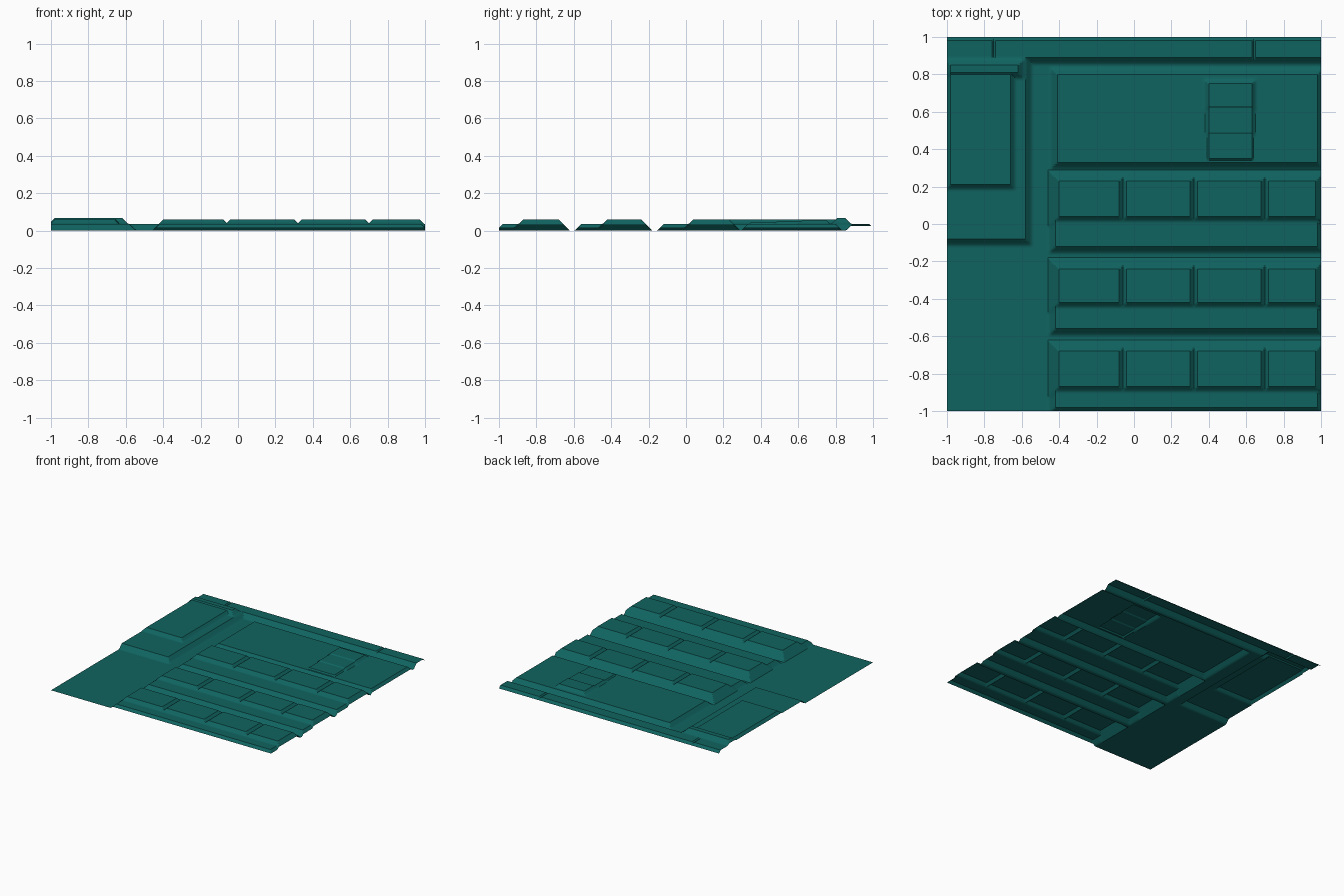
import bpy, bmesh

if "Cube" in bpy.data.objects:
    bpy.data.objects.remove(bpy.data.objects["Cube"])

# Raised plateaus: (top x0, x1, y0, y1, height); every side falls away at 45 degrees
plateaus = []

def raise_panel(x0, x1, y0, y1, z):
    plateaus.append((x0, x1, y0, y1, z))

# Stepped side panels on the left
raise_panel(-2, -0.58, -0.08, 0.88, 0.035)
raise_panel(-0.98, -0.66, 0.21, 0.85, 0.06)
raise_panel(-0.98, -0.62, 0.81, 0.85, 0.068)

# Back strip in three lengths with shallow seams
for x0, x1 in ((-2, -0.76), (-0.74, 0.63), (0.65, 2)):
    raise_panel(x0, x1, 0.89, 0.98, 0.035)

# Large upper panel with a small flight of steps
raise_panel(-0.41, 0.98, 0.33, 0.80, 0.035)
for y0, y1, z in ((0.35, 0.48, 0.046), (0.49, 0.62, 0.052), (0.63, 0.75, 0.058)):
    raise_panel(0.40, 0.63, y0, y1, z)

# Tile rows: low ledge in front, higher pad behind
columns = ((-0.40, -0.08), (-0.04, 0.30), (0.34, 0.68), (0.72, 0.97))
rows = ((-0.98, -0.87, -0.68), (-0.56, -0.42, -0.24), (-0.12, 0.04, 0.23))
for ledge, front, back in rows:
    for x0, x1 in columns:
        raise_panel(x0, x1, front, back, 0.06)
        raise_panel(x0 - 0.02, x1 + 0.01, ledge, back + 0.02, 0.035)
# The rearmost row has an unbroken ledge
raise_panel(-0.42, 0.98, -0.12, 0.25, 0.035)

def height(x, y):
    h = 0.0
    for x0, x1, y0, y1, z in plateaus:
        d = max(x0 - x, x - x1, y0 - y, y - y1, 0.0)
        h = max(h, z - d)
    return h

# Single pressed sheet
n = 200
bm = bmesh.new()
grid = [[bm.verts.new((-1 + i * 2 / n, -1 + j * 2 / n,
                       height(-1 + i * 2 / n, -1 + j * 2 / n)))
         for i in range(n + 1)] for j in range(n + 1)]
for j in range(n):
    for i in range(n):
        bm.faces.new((grid[j][i], grid[j][i + 1], grid[j + 1][i + 1], grid[j + 1][i]))
mesh = bpy.data.meshes.new("pressed_panel")
bm.to_mesh(mesh)
bm.free()
panel = bpy.data.objects.new("pressed_panel", mesh)
bpy.context.collection.objects.link(panel)

teal = bpy.data.materials.new("dark_teal")
teal.diffuse_color = (0.005, 0.127, 0.117, 1)
teal.use_nodes = True
teal.node_tree.nodes["Principled BSDF"].inputs["Base Color"].default_value = teal.diffuse_color
mesh.materials.append(teal)

bpy.context.view_layer.objects.active = panel
panel.select_set(True)
bpy.ops.object.shade_smooth_by_angle(angle=0.5)
